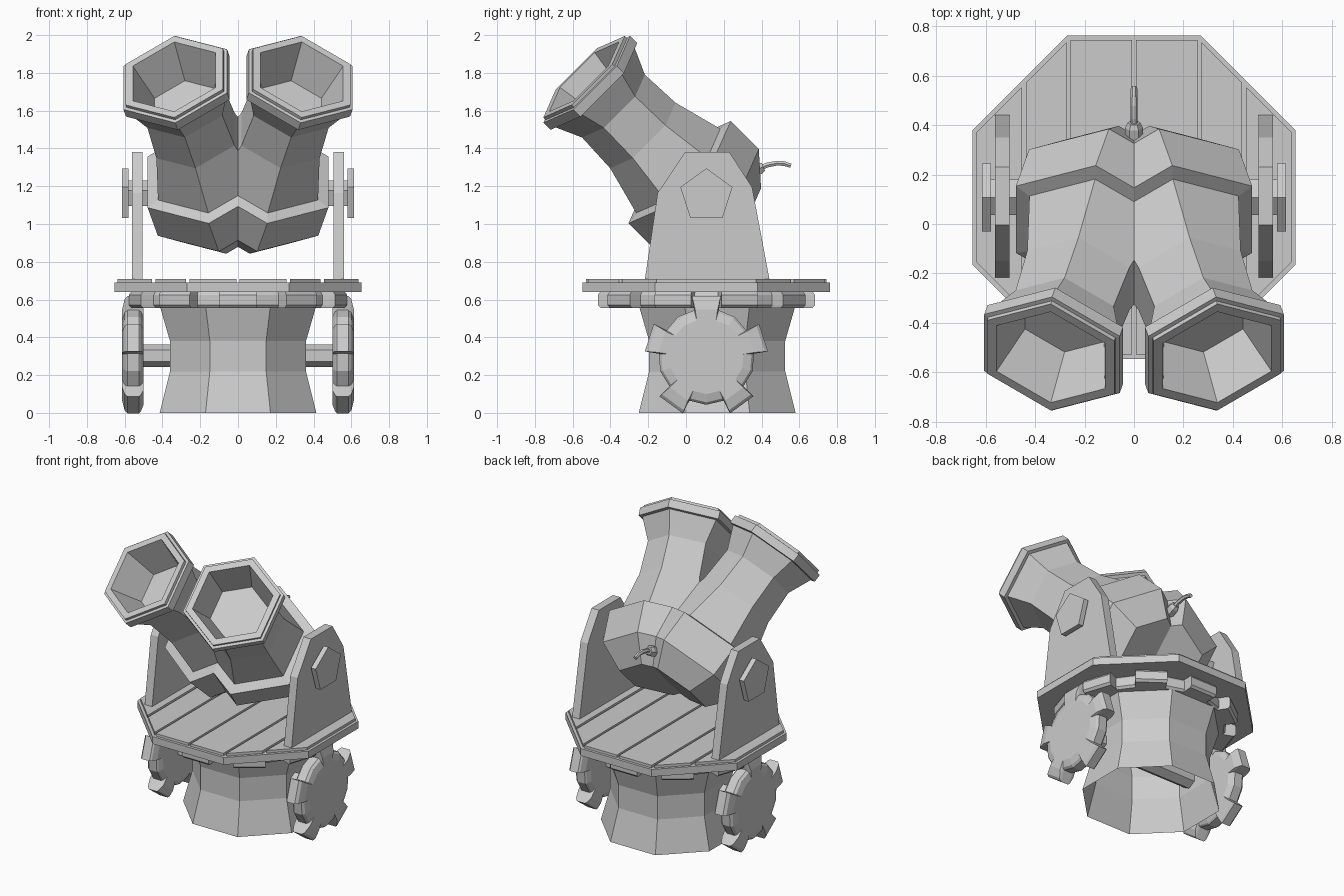
import bpy, bmesh
from math import sin, cos, pi, radians, atan, sqrt
from mathutils import Vector

if "Cube" in bpy.data.objects:
    bpy.data.objects.remove(bpy.data.objects["Cube"])

CY = 0.108  # y of the turret's turning axis


def loft(name, rings, cap_start=True, cap_end=True, mirror=False, bisect=False):
    """Skin a list of equal-length point rings; optionally cut at x=0 and mirror."""
    bm = bmesh.new()
    vs = [[bm.verts.new(p) for p in ring] for ring in rings]
    n = len(vs[0])
    for a, b in zip(vs, vs[1:]):
        for i in range(n):
            j = (i + 1) % n
            bm.faces.new((a[i], a[j], b[j], b[i]))
    if cap_start:
        bm.faces.new(vs[0][::-1])
    if cap_end:
        bm.faces.new(vs[-1])
    bmesh.ops.recalc_face_normals(bm, faces=bm.faces[:])
    if bisect:
        bmesh.ops.bisect_plane(bm, geom=bm.verts[:] + bm.edges[:] + bm.faces[:],
                               plane_co=(0, 0, 0), plane_no=(1, 0, 0), clear_outer=True)
    me = bpy.data.meshes.new(name)
    bm.to_mesh(me)
    bm.free()
    ob = bpy.data.objects.new(name, me)
    bpy.context.collection.objects.link(ob)
    if mirror:
        m = ob.modifiers.new("mirror", 'MIRROR')
        m.use_mirror_merge = True
    return ob


def polygon(n, r, start=0.0):
    return [(r * cos(start + 2 * pi * i / n), r * sin(start + 2 * pi * i / n)) for i in range(n)]


def gear(teeth, tip, root, tip_half, root_half, mid=False):
    """Toothed outline with one tooth pointing along the second axis."""
    pts = []
    for k in range(teeth):
        a = pi / 2 + 2 * pi * k / teeth
        for r, d in ((root, -root_half), (tip, -tip_half), (tip, tip_half), (root, root_half)):
            pts.append((r * cos(a + radians(d)), r * sin(a + radians(d))))
        if mid:
            a += pi / teeth
            pts.append((root * 1.02 * cos(a), root * 1.02 * sin(a)))
    return pts


def flat(pts, z, s=1.0):       # outline laid horizontally around the turning axis
    return [(x * s, CY + y * s, z) for x, y in pts]


def side(pts, x, cz, s=1.0):   # outline standing in the y-z plane
    return [(x, CY + y * s, cz + z * s) for y, z in pts]


# Pedestal: waisted octagonal tube, open underneath
k8 = 1 / cos(pi / 8)
loft("pedestal", [[(x, y + 0.165, z) for x, y in polygon(8, a * k8, pi / 8)]
                  for z, a in ((0, .415), (.22, .36), (.38, .36), (.57, .415))],
     cap_start=False)

# Turning gear under the platform
ring = gear(10, .583, .51, 10, 11)
loft("turning_gear", [flat(ring, z, s) for z, s in
                      ((.555, .975), (.57, 1), (.625, 1), (.645, .975))])

# Side gears and their axle
wheel = gear(5, .327, .252, 13.5, 15, mid=True)
loft("side_gear", [side(wheel, x, .3, s) for x, s in
                   ((.50, .85), (.515, .97), (.525, 1), (.585, 1), (.60, .95), (.613, .78))],
     mirror=True)
loft("gear_axle", [side(polygon(6, .06, pi / 6), x, .303) for x in (-.51, .51)])

# Octagonal platform with six planks
octo = polygon(8, .655 * k8, pi / 8)
loft("platform", [flat(octo, z) for z in (.64, .69)])
A = .637
for x0, x1 in ((.008, .258), (.274, .437), (.455, A)):
    h0, h1 = (min(A, A * sqrt(2) - x) for x in (x0, x1))
    quad = [(x0, -h0), (x1, -h1), (x1, h1), (x0, h0)]
    loft("plank", [flat(quad, z) for z in (.685, .708)], mirror=True)

# Upright brackets holding the barrels
plate = [(-.22, .69), (-.15, 1.165), (-.005, 1.38), (.23, 1.38), (.35, 1.195), (.445, .69)]
loft("bracket", [[(x, y, z) for y, z in plate] for x in (.505, .562)], mirror=True)

# Pivot pins with pentagonal caps
loft("pivot_pin", [side(polygon(5, .075, pi / 2), x, 1.155) for x in (.38, .60)], mirror=True)
loft("pivot_cap", [side(polygon(5, .145, pi / 2), x, 1.15) for x in (.58, .615)], mirror=True)

# Twin barrels: hexagonal loft along a splayed, 45 degree raised axis
SPLAY = .255
TH = atan(SPLAY) * .9


def barrel_ring(w, r):
    pts = []
    cx = -.155 - SPLAY * (w - .925)
    for u, v in polygon(6, r, pi / 2):
        x, ww, vv = cx + u * cos(TH), w + u * sin(TH), .877 + v
        pts.append((x, (vv - ww) / sqrt(2), (vv + ww) / sqrt(2)))
    return pts


stations = [(.56, .245), (.715, .383), (.925, .383), (.935, .315),      # breech and band
            (1.20, .245), (1.42, .235), (1.565, .30),                   # barrel
            (1.567, .325), (1.62, .325), (1.622, .305), (1.64, .305),   # muzzle flange
            (1.64, .26), (1.42, .19)]                                   # bore
loft("twin_barrels", [barrel_ring(w, r) for w, r in stations], mirror=True, bisect=True)


# Fuse socket and bent fuse at the back
def tube(name, path):
    rings = []
    for i, (y, z, r) in enumerate(path):
        a, b = path[max(i - 1, 0)], path[min(i + 1, len(path) - 1)]
        t = Vector((0, b[0] - a[0], b[1] - a[1])).normalized()
        up = t.cross(Vector((1, 0, 0)))
        rings.append([Vector((p, y, z)) + up * q for p, q in polygon(6, r)])
    return loft(name, rings)


tube("fuse_socket", [(.27, 1.245, .036), (.39, 1.295, .036), (.41, 1.303, .026)])
tube("fuse", [(.38, 1.29, .015), (.43, 1.312, .015), (.48, 1.322, .015),
              (.52, 1.32, .014), (.555, 1.308, .013)])
